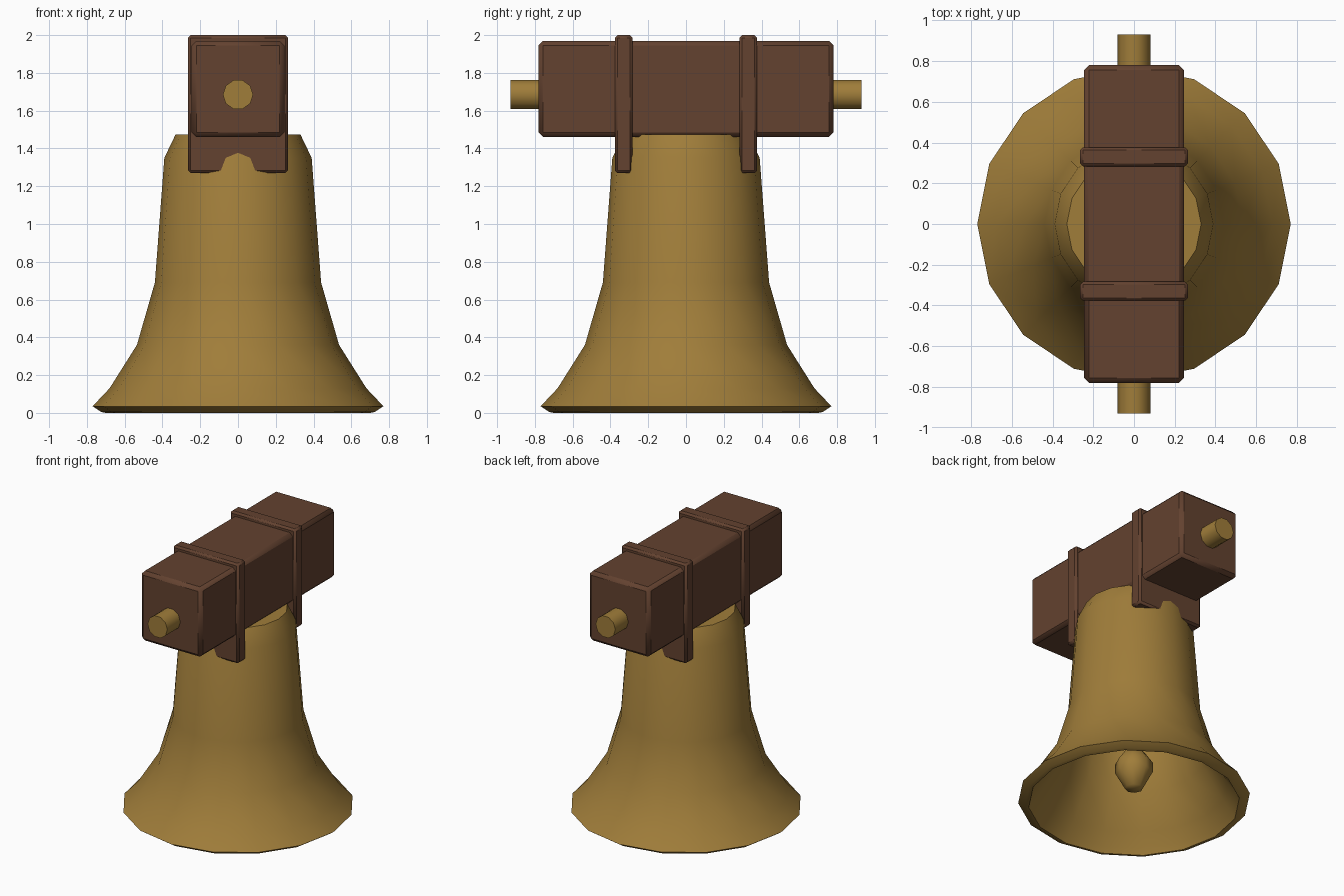
import bpy, bmesh, math
from mathutils import Matrix

if "Cube" in bpy.data.objects:
    bpy.data.objects.remove(bpy.data.objects["Cube"])


def material(name, rgb):
    m = bpy.data.materials.new(name)
    m.diffuse_color = (*rgb, 1)
    m.use_nodes = True
    m.node_tree.nodes["Principled BSDF"].inputs["Base Color"].default_value = m.diffuse_color
    return m


BRASS = material("brass", (0.35, 0.205, 0.042))
WOOD = material("brown wood", (0.125, 0.054, 0.029))


def finish(name, bm, mat, angle):
    bmesh.ops.recalc_face_normals(bm, faces=bm.faces)
    me = bpy.data.meshes.new(name)
    bm.to_mesh(me)
    bm.free()
    me.materials.append(mat)
    ob = bpy.data.objects.new(name, me)
    bpy.context.collection.objects.link(ob)
    bpy.ops.object.select_all(action='DESELECT')
    ob.select_set(True)
    bpy.context.view_layer.objects.active = ob
    bpy.ops.object.shade_smooth_by_angle(angle=math.radians(angle))
    return ob


def lathe(name, profile, sides, mat, angle, matrix=Matrix()):
    """Revolve (radius, z) points; radius 0 closes to a pole."""
    bm = bmesh.new()
    rings = []
    for r, z in profile:
        if r == 0:
            rings.append([bm.verts.new((0, 0, z))] * sides)
        else:
            rings.append([bm.verts.new((r * math.cos(2 * math.pi * i / sides),
                                        r * math.sin(2 * math.pi * i / sides), z))
                          for i in range(sides)])
    for a, b in zip(rings, rings[1:]):
        for i in range(sides):
            j = (i + 1) % sides
            bm.faces.new(list(dict.fromkeys((a[i], a[j], b[j], b[i]))))
    bm.transform(matrix)
    return finish(name, bm, mat, angle)


def beveled_box(name, lo, hi, bevel, mat):
    bm = bmesh.new()
    bmesh.ops.create_cube(bm, size=1)
    for v in bm.verts:
        v.co = [(l + h) / 2 + c * (h - l) for c, l, h in zip(v.co, lo, hi)]
    bmesh.ops.bevel(bm, geom=bm.edges[:], offset=bevel, segments=1,
                    affect='EDGES', profile=0.5)
    return finish(name, bm, mat, 40)


# Bell shell: outer wall, lip and inner wall
lathe("bell", [(0, 1.475), (0.33, 1.475), (0.39, 1.35), (0.44, 0.69),
               (0.535, 0.36), (0.68, 0.13), (0.77, 0.035), (0.725, 0.005),
               (0.70, 0), (0.68, 0.04), (0.62, 0.13), (0.48, 0.36),
               (0.385, 0.69), (0.335, 1.33), (0.28, 1.41), (0, 1.41)],
      16, BRASS, 50)

# Clapper: rod with a faceted ball
lathe("clapper", [(0, 1.42), (0.035, 1.42), (0.035, 0.41), (0.07, 0.38),
                  (0.125, 0.30), (0.125, 0.23), (0.06, 0.11), (0, 0.10)],
      8, BRASS, 60)

# Headstock beam
beveled_box("headstock_beam", (-0.245, -0.78, 1.46), (0.245, 0.78, 1.97), 0.024, WOOD)

# Straps and axle stubs at both ends
for side, label in ((-1, "front"), (1, "back")):
    beveled_box(label + "_strap", (-0.265, side * 0.33 - 0.047, 1.27),
                (0.265, side * 0.33 + 0.047, 2.0), 0.014, WOOD)
    turn = Matrix.Translation((0, 0, 1.685)) @ Matrix.Rotation(-side * math.pi / 2, 4, 'X')
    lathe(label + "_axle", [(0, 0.70), (0.08, 0.70), (0.08, 0.93), (0, 0.93)],
          10, BRASS, 60, turn)
